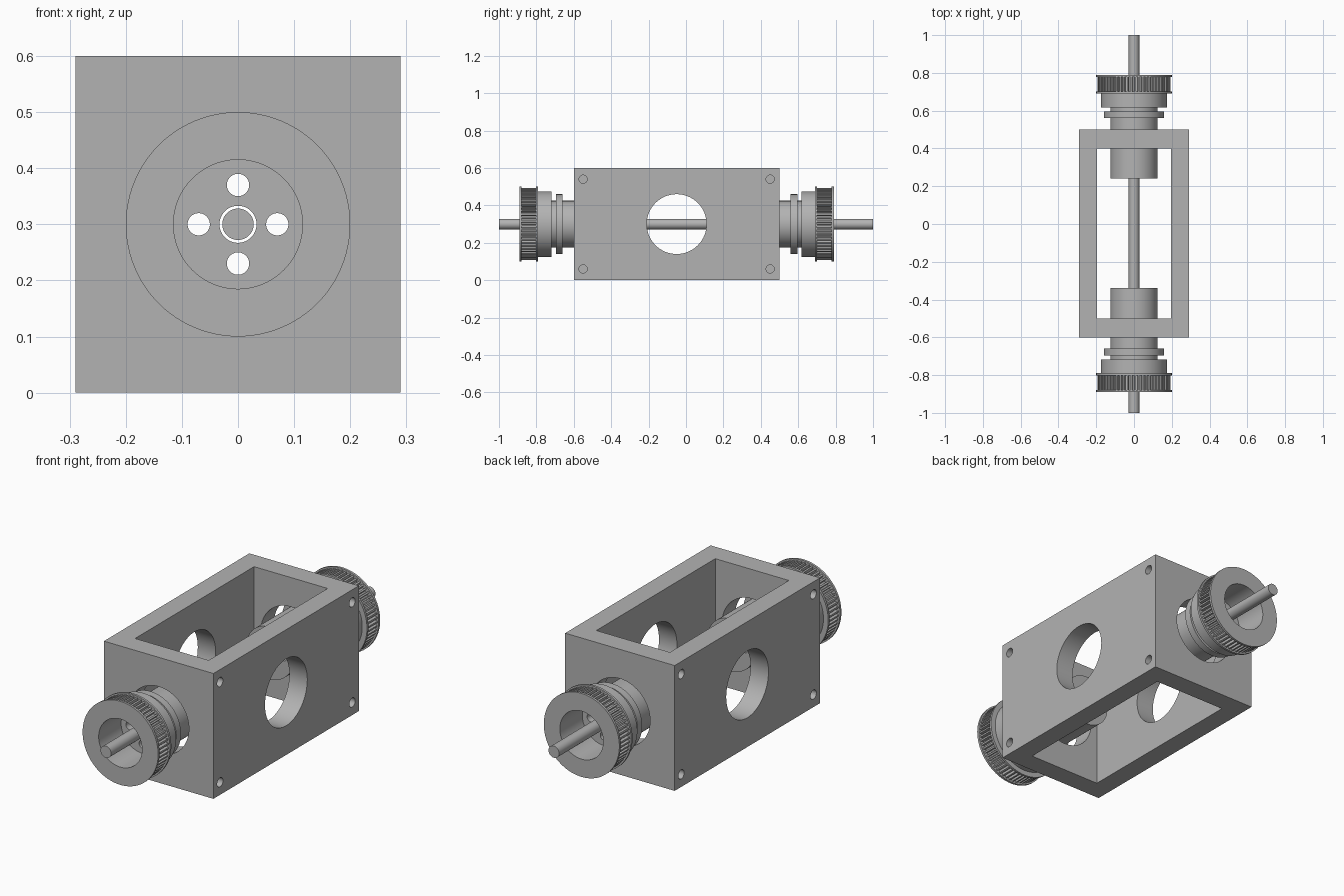
import bpy, bmesh, math
from mathutils import Matrix, Vector

if "Cube" in bpy.data.objects:
    bpy.data.objects.remove(bpy.data.objects["Cube"], do_unlink=True)

MID_Y, AXIS_Z = -0.05, 0.30      # centre of the housing, height of the shaft

steel = bpy.data.materials.new("grey_steel")
steel.use_nodes = True
steel.diffuse_color = (0.45, 0.45, 0.45, 1)
steel.node_tree.nodes["Principled BSDF"].inputs["Base Color"].default_value = steel.diffuse_color


def add_object(name, bm):
    bmesh.ops.recalc_face_normals(bm, faces=bm.faces)
    mesh = bpy.data.meshes.new(name)
    bm.to_mesh(mesh)
    bm.free()
    mesh.materials.append(steel)
    obj = bpy.data.objects.new(name, mesh)
    bpy.context.collection.objects.link(obj)
    return obj


def add_box(bm, size, centre):
    bmesh.ops.create_cube(bm, size=1, matrix=Matrix.Translation(centre) @ Matrix.Diagonal((*size, 1)))


def add_rod(bm, radius, length, centre, axis, sides=64):
    turn = Vector((0, 0, 1)).rotation_difference(Vector(axis)).to_matrix().to_4x4()
    bmesh.ops.create_cone(bm, cap_ends=True, segments=sides, radius1=radius, radius2=radius,
                          depth=length, matrix=Matrix.Translation(centre) @ turn)


def cut(obj, cutters):
    """Subtract each cutter and bake the result."""
    for cutter in cutters:
        mod = obj.modifiers.new("cut", 'BOOLEAN')
        mod.operation, mod.solver, mod.object = 'DIFFERENCE', 'EXACT', cutter
    bpy.context.view_layer.update()
    mesh = bpy.data.meshes.new_from_object(obj.evaluated_get(bpy.context.evaluated_depsgraph_get()))
    obj.modifiers.clear()
    obj.data = mesh
    for cutter in cutters:
        bpy.data.objects.remove(cutter, do_unlink=True)


def rod_cutter(*args, **kw):
    bm = bmesh.new()
    add_rod(bm, *args, **kw)
    obj = add_object("cutter", bm)
    obj.hide_render = True
    return obj


def smooth(obj):
    bpy.ops.object.select_all(action='DESELECT')
    obj.select_set(True)
    bpy.context.view_layer.objects.active = obj
    bpy.ops.object.shade_smooth_by_angle(angle=math.radians(25))


def lathe(name, profile, side, sides=96):
    """Spin a closed (distance from middle, radius) profile round the shaft axis."""
    bm = bmesh.new()
    rings = []
    for i in range(sides):
        a = math.tau * i / sides
        rings.append([bm.verts.new((r * math.cos(a), MID_Y + side * d, AXIS_Z + r * math.sin(a)))
                      for d, r in profile])
    n = len(profile)
    for i in range(sides):
        p, q = rings[i], rings[(i + 1) % sides]
        for k in range(n):
            bm.faces.new((p[k], p[(k + 1) % n], q[(k + 1) % n], q[k]))
    return add_object(name, bm)


# Housing: open frame with round windows and blind screw holes
bm = bmesh.new()
add_box(bm, (0.58, 1.1, 0.6), (0, MID_Y, 0.3))
housing = add_object("housing", bm)
bm = bmesh.new()
add_box(bm, (0.39, 0.9, 0.8), (0, MID_Y, 0.3))
cavity = add_object("cutter", bm)
cavity.hide_render = True
cutters = [cavity,
           rod_cutter(0.16, 1, (0, MID_Y, AXIS_Z), (1, 0, 0)),
           rod_cutter(0.16, 1.5, (0, MID_Y, AXIS_Z), (0, 1, 0))]
for sx in (-1, 1):
    for sy in (-1, 1):
        for sz in (-1, 1):
            cutters.append(rod_cutter(0.022, 0.2, (sx * 0.29, MID_Y + sy * 0.5, 0.3 + sz * 0.24),
                                      (1, 0, 0), sides=24))
cut(housing, cutters)
smooth(housing)

# Drive shaft
bm = bmesh.new()
add_rod(bm, 0.028, 2, (0, 0, AXIS_Z), (0, 1, 0), sides=48)
smooth(add_object("shaft", bm))

# Stepped hub with a deep outer recess, and the pulley belonging to it
HUB = [(0.29, 0.033), (0.29, 0.125), (0.61, 0.125), (0.61, 0.16), (0.645, 0.16), (0.645, 0.125),
       (0.668, 0.125), (0.668, 0.175), (0.75, 0.175), (0.75, 0.17), (0.835, 0.17),
       (0.835, 0.115), (0.67, 0.115), (0.67, 0.033)]
TEETH = 60
for label, side in (("front", -1), ("back", 1)):
    hub = lathe(label + "_hub", HUB, side)
    holes = []
    for dx, dz in ((1, 0), (-1, 0), (0, 1), (0, -1)):
        holes.append(rod_cutter(0.02, 0.6, (dx * 0.07, MID_Y + side * 0.46, AXIS_Z + dz * 0.07),
                                (0, 1, 0), sides=24))
    cut(hub, holes)
    smooth(hub)

    for part, d in (("inner", 0.74), ("outer", 0.829)):
        smooth(lathe(f"{label}_{part}_flange",
                     [(d, 0.115), (d, 0.2), (d + 0.011, 0.2), (d + 0.011, 0.115)], side))

    # Toothed belt ring between the flanges
    bm = bmesh.new()
    loops = []
    for d in (0.75, 0.83):
        loop = []
        for i in range(TEETH):
            for frac, r in ((0, 0.178), (0.4, 0.178), (0.5, 0.193), (0.9, 0.193)):
                a = math.tau * (i + frac) / TEETH
                loop.append(bm.verts.new((r * math.cos(a), MID_Y + side * d, AXIS_Z + r * math.sin(a))))
        loops.append(loop)
    n = len(loops[0])
    for i in range(n):
        j = (i + 1) % n
        bm.faces.new((loops[0][i], loops[0][j], loops[1][j], loops[1][i]))
    add_object(label + "_belt_teeth", bm)
